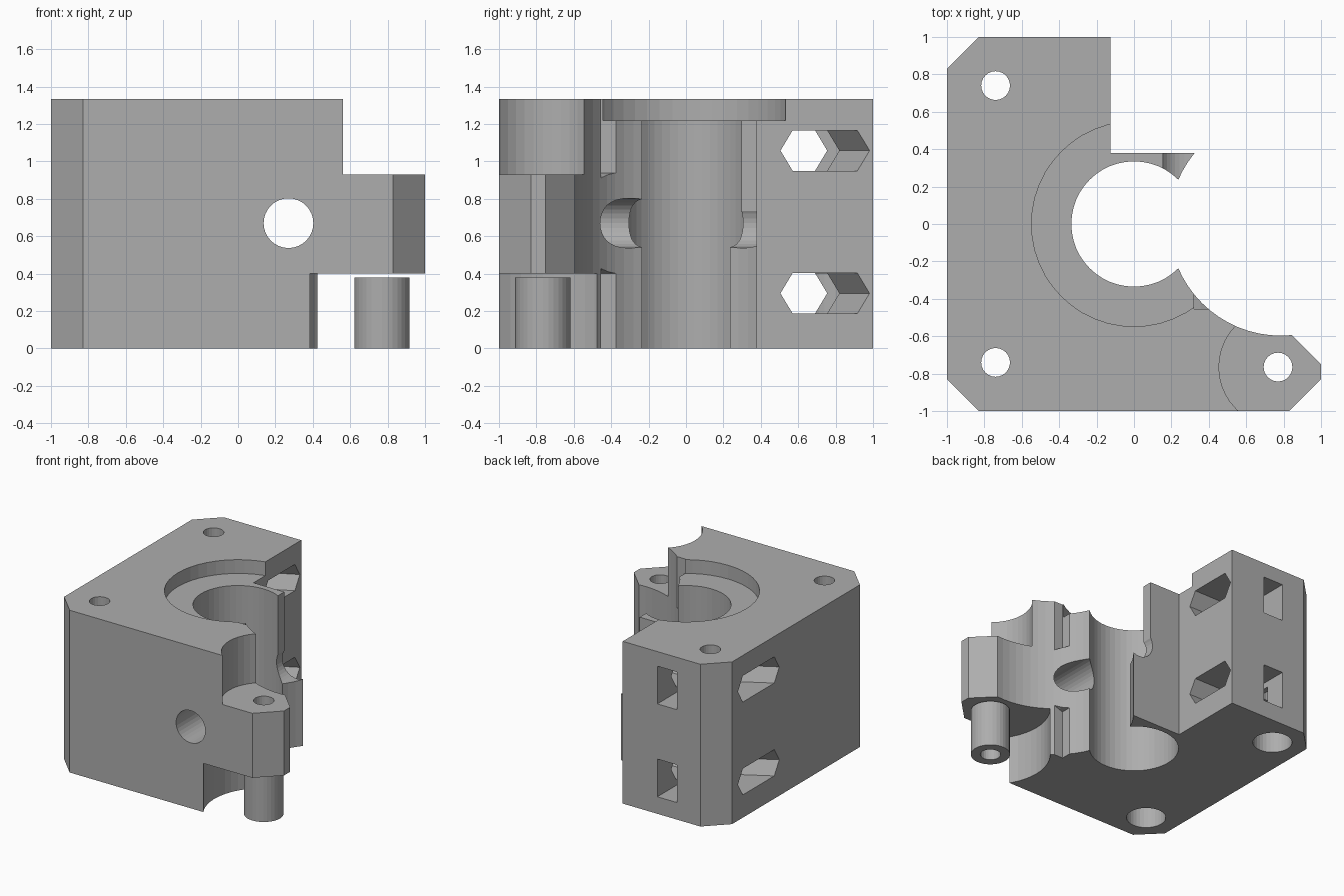
import bpy, bmesh, math
from mathutils import Vector

if "Cube" in bpy.data.objects:
    bpy.data.objects.remove(bpy.data.objects["Cube"])

grey = bpy.data.materials.new("plain grey")
grey.diffuse_color = (0.42, 0.42, 0.42, 1)
grey.use_nodes = True
grey.node_tree.nodes["Principled BSDF"].inputs["Base Color"].default_value = grey.diffuse_color


def make(name, bm):
    bmesh.ops.recalc_face_normals(bm, faces=bm.faces)
    me = bpy.data.meshes.new(name)
    bm.to_mesh(me)
    bm.free()
    ob = bpy.data.objects.new(name, me)
    me.materials.append(grey)
    bpy.context.collection.objects.link(ob)
    return ob


def loft(name, ring_a, ring_b):
    bm = bmesh.new()
    a = [bm.verts.new(p) for p in ring_a]
    b = [bm.verts.new(p) for p in ring_b]
    bm.faces.new(a)
    bm.faces.new(b)
    for i in range(len(a)):
        j = (i + 1) % len(a)
        bm.faces.new((a[i], a[j], b[j], b[i]))
    return make(name, bm)


def prism(name, pts, z0, z1):
    return loft(name, [(x, y, z0) for x, y in pts], [(x, y, z1) for x, y in pts])


def box(name, x0, x1, y0, y1, z0, z1):
    return prism(name, [(x0, y0), (x1, y0), (x1, y1), (x0, y1)], z0, z1)


def cyl(name, x, y, r, z0, z1, n=32):
    ang = [2 * math.pi * i / n for i in range(n)]
    return prism(name, [(x + r * math.cos(t), y + r * math.sin(t)) for t in ang], z0, z1)


def cyl_y(name, x, z, r, y0, y1, n=32):
    ang = [2 * math.pi * i / n for i in range(n)]
    pts = [(x + r * math.cos(t), z + r * math.sin(t)) for t in ang]
    return loft(name, [(u, y0, v) for u, v in pts], [(u, y1, v) for u, v in pts])


def cut(target, cutter):
    mod = target.modifiers.new("cut", 'BOOLEAN')
    mod.operation = 'DIFFERENCE'
    mod.solver = 'EXACT'
    mod.object = cutter
    bpy.context.view_layer.objects.active = target
    bpy.ops.object.modifier_apply(modifier=mod.name)
    bpy.data.objects.remove(cutter, do_unlink=True)


def hex_ring(x, y0, y1, z, h=0.108, c=0.065):
    # Hexagon in the y-z plane, stretched along y
    return [(x, y0, z), (x, y0 + c, z + h), (x, y1 - c, z + h),
            (x, y1, z), (x, y1 - c, z - h), (x, y0 + c, z - h)]


H = 1.333
# Block outline with chamfered corners
body = prism("extruder_body", [(-1, -.83), (-.83, -1), (.83, -1), (1, -.83), (1, -.75),
                               (.84, -.59), (.84, 0), (.5, .38), (-.125, .38), (-.125, 1),
                               (-.83, 1), (-1, .83)], 0, H)

# Large side scoop, central bore and its recess
cut(body, cyl("scoop", .785, 0, .597, -.1, H + .1, 64))
cut(body, cyl("bore", 0, 0, .335, -.1, H + .1, 48))
cut(body, cyl("recess", 0, 0, .548, 1.22, H + .1, 48))

# Clearance above and below the hinge ear
cut(body, cyl("ear_top", .77, -.765, .316, .93, H + .1, 40))
cut(body, cyl("ear_bottom", .77, -.765, .451, -.1, .4, 48))

# Cross hole, trimmed corner above it, and side groove that leaves a collar
cut(body, cyl_y("cross_hole", .27, .67, .133, -1.2, 1.2))
cut(body, box("trim", .155, .7, .05, .6, .67, H + .1))
groove = box("groove", .32, .7, -.455, 0, -.1, H + .1)
cut(groove, cyl_y("collar", .27, .67, .274, -.6, .2, 40))
cut(body, groove)

# Vertical screw holes, with head pockets in the two block corners
for x, y in ((-.74, -.74), (-.74, .74), (.77, -.765)):
    cut(body, cyl("screw_hole", x, y, .077, -.1, H + .1, 24))
    if x < 0:
        cut(body, cyl("head_pocket", x, y, .148, -.1, .4, 32))

# Fanned tension-screw slots that pivot at a nut trap opening to the back
for z in (.295, 1.058):
    cut(body, loft("slot_right", hex_ring(-.535, .505, .771, z), hex_ring(-.05, .505, 1.02, z)))
    cut(body, loft("slot_left", hex_ring(-.525, .489, .755, z), hex_ring(-1.1, .16, .755, z)))
    nut = [(1.1, z + .155), (.55, z + .155), (.46, z), (.55, z - .155), (1.1, z - .155)]
    cut(body, loft("nut_trap", [(-.62, y, w) for y, w in nut], [(-.44, y, w) for y, w in nut]))

# Loose hollow spacer under the ear
spacer = cyl("ear_spacer", .77, -.765, .148, 0, .38, 32)
cut(spacer, cyl("spacer_hole", .77, -.765, .077, -.1, .5, 24))
